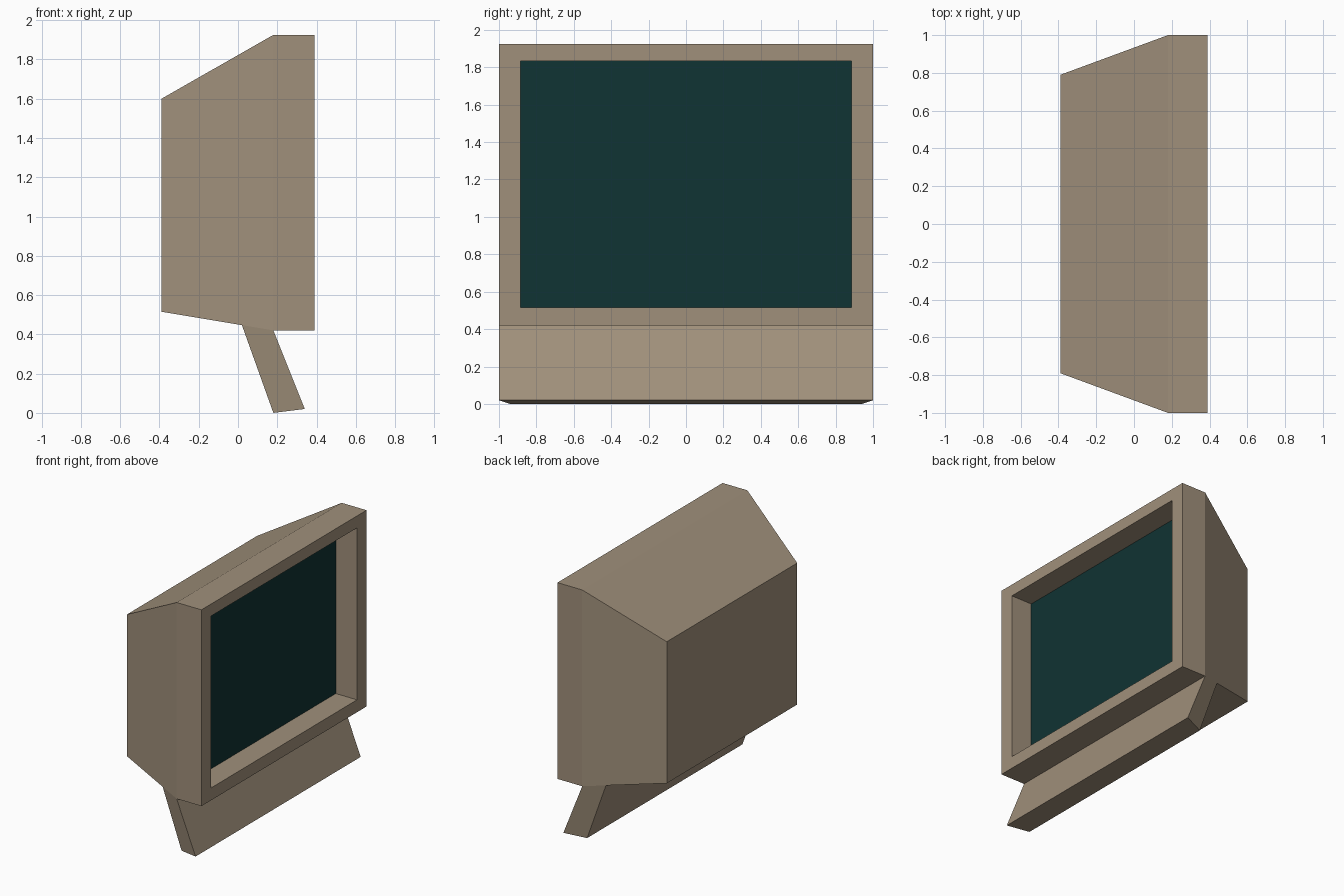
import bpy

if "Cube" in bpy.data.objects:
    bpy.data.objects.remove(bpy.data.objects["Cube"])


def material(name, rgb):
    m = bpy.data.materials.new(name)
    m.diffuse_color = (*rgb, 1.0)
    m.use_nodes = True
    m.node_tree.nodes["Principled BSDF"].inputs["Base Color"].default_value = m.diffuse_color
    return m


casing = material("beige plastic", (0.352, 0.279, 0.198))
glass = material("dark teal glass", (0.005, 0.033, 0.033))


def ring(x, half_y, z0, z1):
    """Rectangle facing +x, counter-clockwise."""
    return [(x, -half_y, z0), (x, half_y, z0), (x, half_y, z1), (x, -half_y, z1)]


def add_object(name, verts, faces, mat):
    me = bpy.data.meshes.new(name)
    me.from_pydata(verts, [], faces)
    me.materials.append(mat)
    me.update()
    ob = bpy.data.objects.new(name, me)
    bpy.context.collection.objects.link(ob)
    return ob


def loft(name, rings, mat, cap_start=True, cap_end=True):
    """Skin consecutive four-point rings, with optional end caps."""
    verts = [v for r in rings for v in r]
    faces = []
    for k in range(len(rings) - 1):
        a, b = 4 * k, 4 * k + 4
        for i in range(4):
            j = (i + 1) % 4
            faces.append((a + i, a + j, b + j, b + i))
    if cap_start:
        faces.append((3, 2, 1, 0))
    if cap_end:
        n = len(verts)
        faces.append((n - 4, n - 3, n - 2, n - 1))
    return add_object(name, verts, faces, mat)


# Monitor casing: tapered back, straight front rim, recess walls
SCREEN = (0.885, 0.515, 1.833)
loft("monitor_casing", [
    ring(-0.39, 0.79, 0.515, 1.60),
    ring(0.18, 1.0, 0.42, 1.925),
    ring(0.39, 1.0, 0.42, 1.925),
    ring(0.39, *SCREEN),
    ring(0.21, *SCREEN),
], casing, cap_end=False)

# Screen at the bottom of the recess
add_object("screen", ring(0.21, *SCREEN), [(0, 1, 2, 3)], glass)


# Slanted stand, narrower at its rear edge, growing out of the casing underside
def stand_ring(z_back, x_back, z_front, x_front):
    return [(x_back, -0.941, z_back), (x_front, -1.0, z_front),
            (x_front, 1.0, z_front), (x_back, 0.941, z_back)]


loft("stand", [
    stand_ring(0.0, 0.18, 0.02, 0.34),
    stand_ring(0.447, 0.02, 0.42, 0.18),
], casing, cap_end=False)
